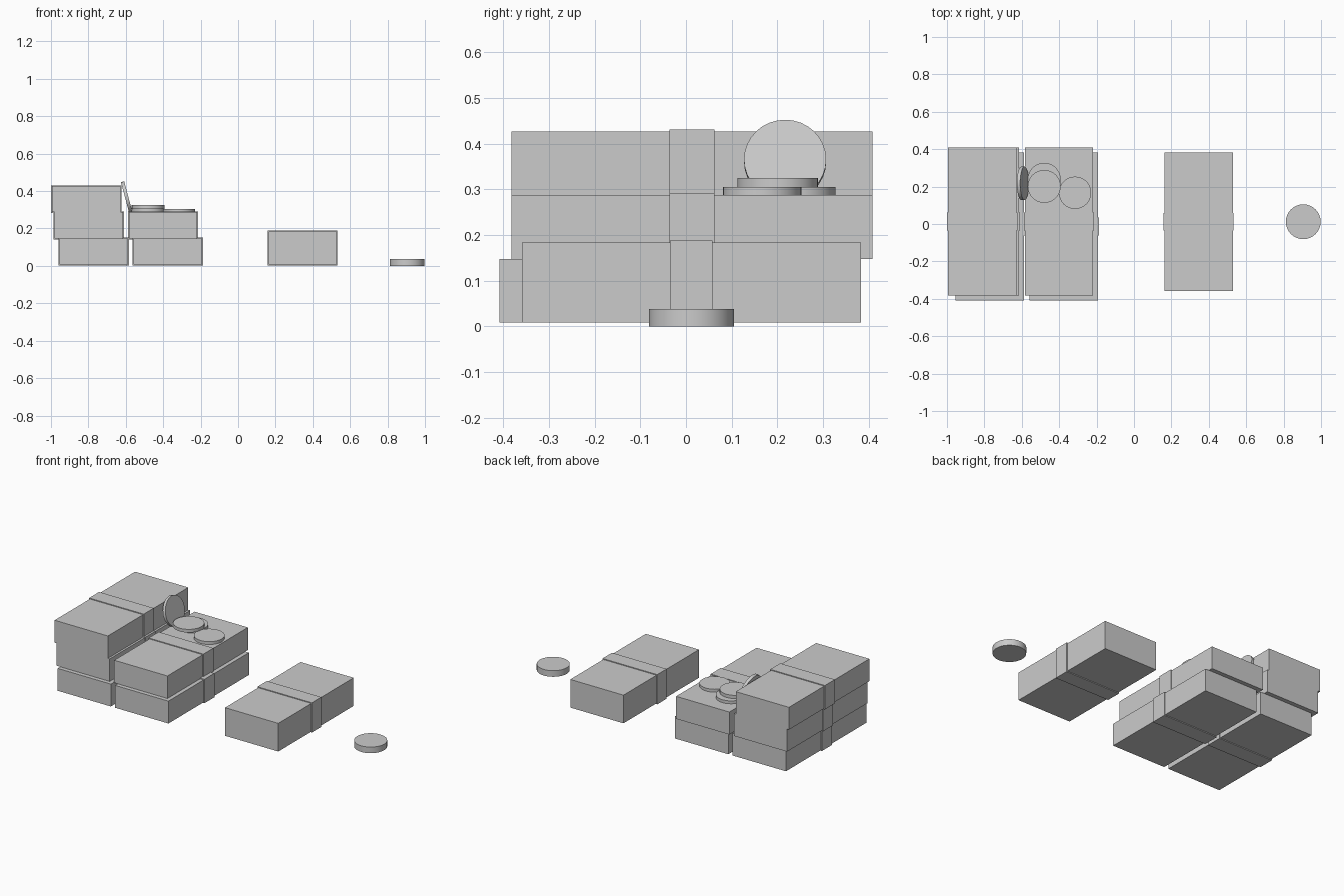
import bpy
import math

if "Cube" in bpy.data.objects:
    bpy.data.objects.remove(bpy.data.objects["Cube"])


def box(name, lo, hi):
    bpy.ops.mesh.primitive_cube_add(size=1, location=[(a + b) / 2 for a, b in zip(lo, hi)])
    ob = bpy.context.object
    ob.name = name
    ob.scale = [b - a for a, b in zip(lo, hi)]
    bpy.ops.object.transform_apply(location=False, rotation=False, scale=True)
    return ob


def bundle(name, x, y, z0, z1, length, band_width=0.098):
    """Block of paper notes with a slightly raised band around the middle."""
    w, t = 0.366, 0.005
    box(name + "_notes", (x - w / 2, y - length / 2, z0), (x + w / 2, y + length / 2, z1))
    box(name + "_band", (x - w / 2 - t, y - band_width / 2, z0 - t),
        (x + w / 2 + t, y + band_width / 2, z1 + t))


def coin(name, loc, r, depth, tilt=0.0):
    bpy.ops.mesh.primitive_cylinder_add(vertices=32, radius=r, depth=depth,
                                        location=loc, rotation=(0, tilt, 0))
    ob = bpy.context.object
    ob.name = name
    bpy.ops.object.shade_smooth_by_angle(angle=math.radians(30))


# Stacked bundles: (name, x centre, y centre, bottom, top)
for name, x, y, z0, z1 in [
    ("left_bottom_bundle", -0.772, -0.013, 0.008, 0.147),
    ("right_bottom_bundle", -0.376, -0.013, 0.008, 0.147),
    ("left_middle_bundle", -0.798, 0.013, 0.147, 0.287),
    ("right_middle_bundle", -0.401, 0.013, 0.147, 0.287),
    ("left_top_bundle", -0.811, 0.013, 0.287, 0.426),
]:
    bundle(name, x, y, z0, z1, 0.79)

# Separate thicker bundle
bundle("single_bundle", 0.345, 0.012, 0.008, 0.183, 0.742, 0.093)

# Coins lying on the stack, one leaning against the tall pile
coin("stack_coin_right", (-0.315, 0.167, 0.296), 0.09 * 0.96, 0.018)
coin("stack_coin_lower", (-0.48, 0.239, 0.296), 0.088, 0.018)
coin("stack_coin_upper", (-0.48, 0.201, 0.315), 0.09 * 0.98, 0.02)
coin("leaning_coin", (-0.594, 0.217, 0.363), 0.09, 0.018, math.radians(90 - 15))

# Separate coin on the ground
coin("ground_coin", (0.905, 0.012, 0.019), 0.093, 0.038)
